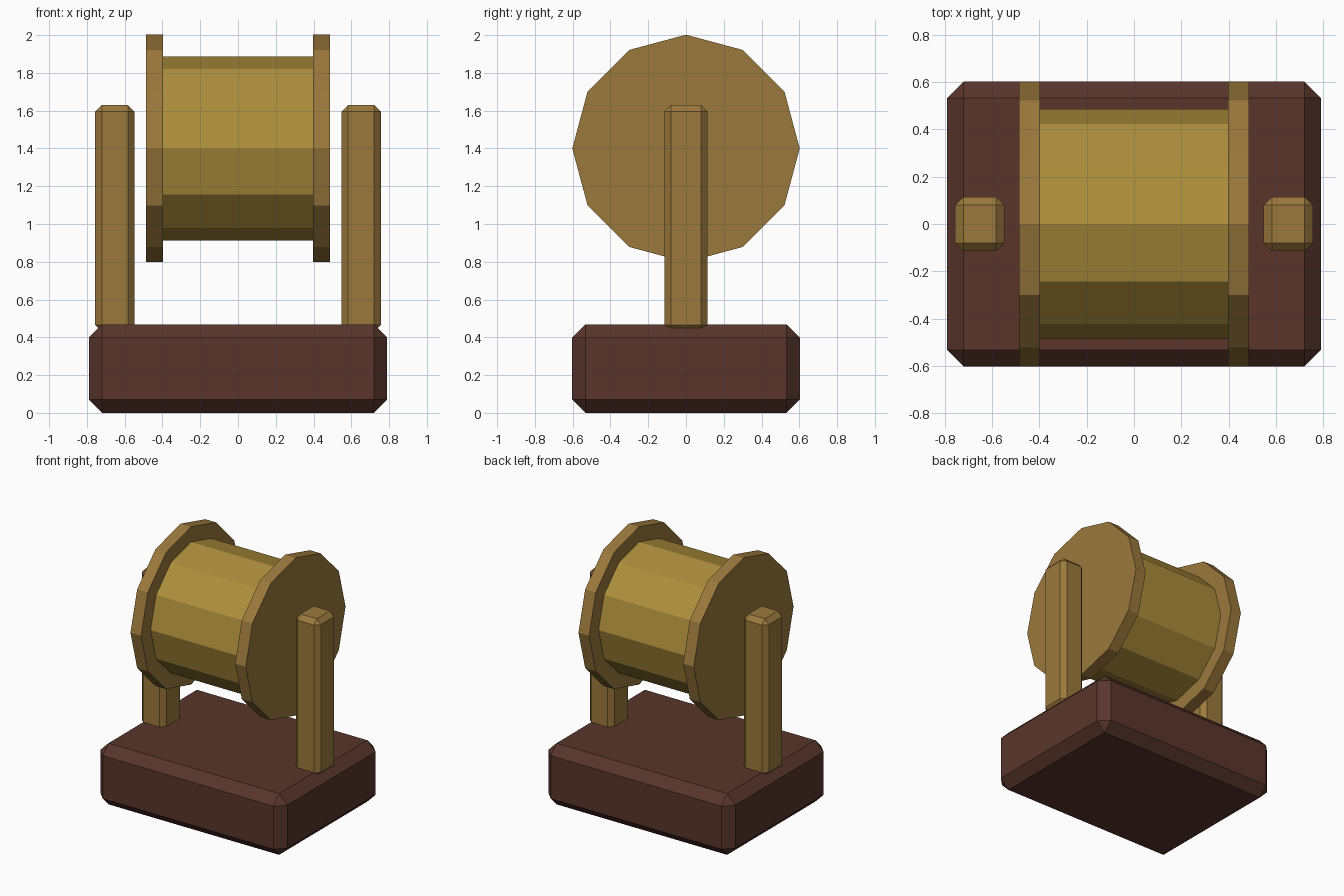
import bpy
import math

if "Cube" in bpy.data.objects:
    bpy.data.objects.remove(bpy.data.objects["Cube"])


def material(name, color):
    mat = bpy.data.materials.new(name)
    mat.diffuse_color = (*color, 1)
    mat.use_nodes = True
    mat.node_tree.nodes["Principled BSDF"].inputs["Base Color"].default_value = mat.diffuse_color
    return mat


DARK_WOOD = material("dark_wood", (0.10, 0.036, 0.025))
LIGHT_WOOD = material("light_wood", (0.33, 0.19, 0.045))
ROPE = material("rope", (0.42, 0.27, 0.045))


def block(name, center, size, chamfer, mat):
    """Box with a one-segment chamfer on every edge."""
    bpy.ops.mesh.primitive_cube_add(size=1, location=center)
    obj = bpy.context.object
    obj.name = name
    obj.scale = size
    bpy.ops.object.transform_apply(location=False, rotation=False, scale=True)
    bevel = obj.modifiers.new("chamfer", "BEVEL")
    bevel.width = chamfer
    bevel.segments = 1
    obj.data.materials.append(mat)
    return obj


def roller(name, x, radius, length, mat):
    """Twelve-sided cylinder lying along x at the spool's centre height."""
    bpy.ops.mesh.primitive_cylinder_add(
        vertices=12, radius=radius, depth=length,
        location=(x, 0, 1.4), rotation=(0, math.pi / 2, 0))
    obj = bpy.context.object
    obj.name = name
    obj.data.materials.append(mat)
    return obj


# Base slab
block("base", (0, 0, 0.234), (1.58, 1.205, 0.468), 0.07, DARK_WOOD)

# Wound drum
roller("drum", 0, 0.487, 0.80, ROPE)

# End flanges and support posts, one of each per side
for side, s in (("left", -1), ("right", 1)):
    roller(f"{side}_flange", s * 0.442, 0.602, 0.09, LIGHT_WOOD)
    block(f"{side}_post", (s * 0.652, 0, 1.03), (0.208, 0.23, 1.2), 0.035, LIGHT_WOOD)
